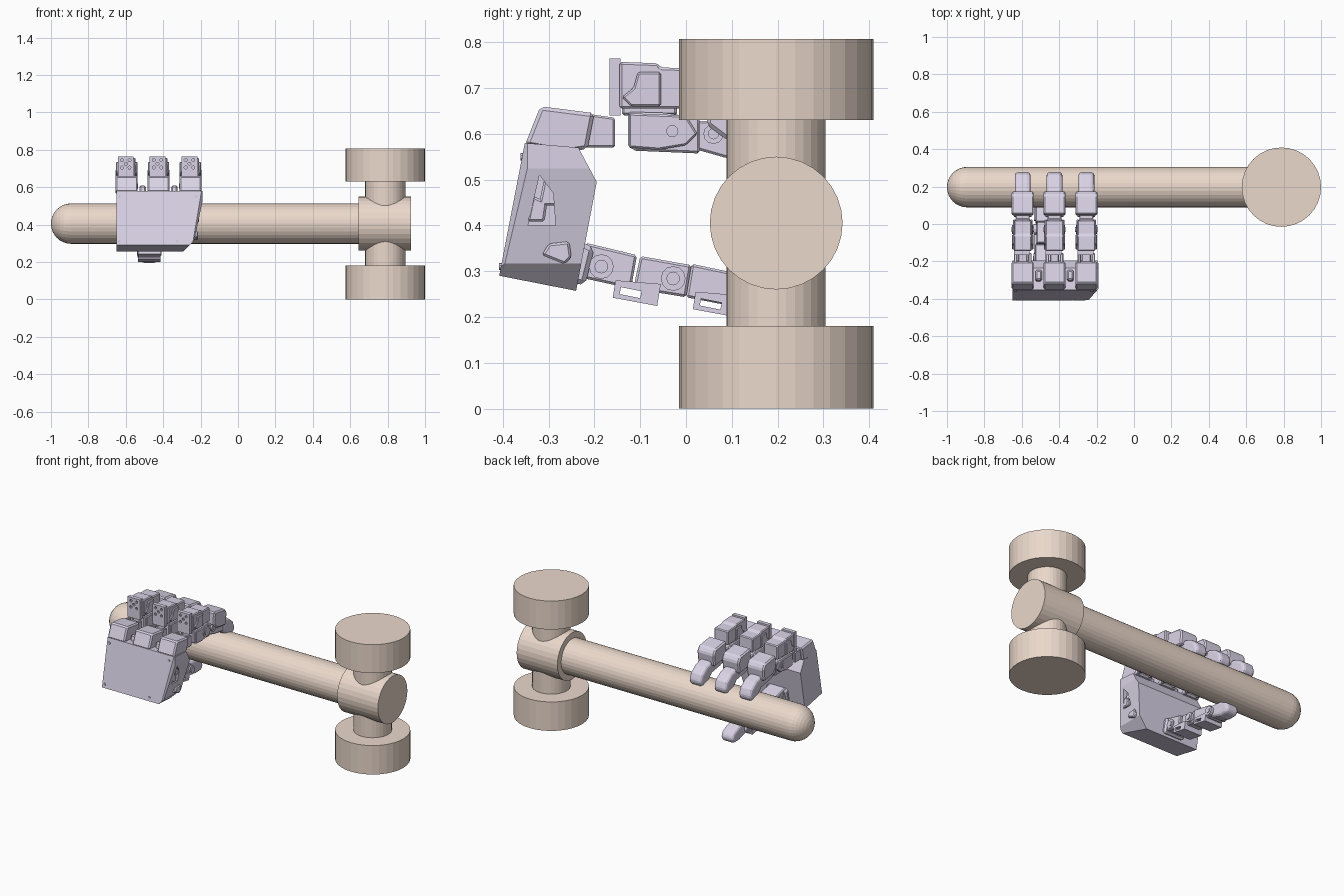
import bpy, bmesh, math
from mathutils import Vector, Matrix

if "Cube" in bpy.data.objects:
    bpy.data.objects.remove(bpy.data.objects["Cube"])


def material(name, rgb):
    m = bpy.data.materials.new(name)
    m.diffuse_color = (*rgb, 1)
    m.use_nodes = True
    m.node_tree.nodes["Principled BSDF"].inputs["Base Color"].default_value = m.diffuse_color
    return m


TAN = material("tan", (0.83, 0.69, 0.60))
LILAC = material("lilac", (0.70, 0.65, 0.79))


def finish(name, bm, mat, bevel=0, segments=1):
    bmesh.ops.recalc_face_normals(bm, faces=bm.faces)
    me = bpy.data.meshes.new(name)
    bm.to_mesh(me)
    bm.free()
    me.materials.append(mat)
    ob = bpy.data.objects.new(name, me)
    bpy.context.collection.objects.link(ob)
    if bevel:
        b = ob.modifiers.new("bevel", 'BEVEL')
        b.width, b.segments = bevel, segments
    return ob


def prism_bm(profile, x0, x1, bm=None):
    """Extrude a (y, z) profile from x0 to x1."""
    bm = bm or bmesh.new()
    a = [bm.verts.new((x0, y, z)) for y, z in profile]
    b = [bm.verts.new((x1, y, z)) for y, z in profile]
    bm.faces.new(a)
    bm.faces.new(b[::-1])
    n = len(profile)
    for i in range(n):
        bm.faces.new((a[i], b[i], b[(i + 1) % n], a[(i + 1) % n]))
    return bm


def prism(name, profile, cx, width, bevel=0.005, segments=1):
    return finish(name, prism_bm(profile, cx - width / 2, cx + width / 2), LILAC, bevel, segments)


def rect(y0, y1, z0, z1):
    return [(y0, z0), (y1, z0), (y1, z1), (y0, z1)]


def add_cyl(bm, p, q, r, sides=32):
    p, q = Vector(p), Vector(q)
    rot = (q - p).to_track_quat('Z', 'Y').to_matrix().to_4x4()
    bmesh.ops.create_cone(bm, cap_ends=True, segments=sides, radius1=r, radius2=r,
                          depth=(q - p).length, matrix=Matrix.Translation((p + q) / 2) @ rot)


def cyl(name, p, q, r, mat=LILAC, sides=32, bevel=0):
    bm = bmesh.new()
    add_cyl(bm, p, q, r, sides)
    return finish(name, bm, mat, bevel)


def cut(ob, cutter):
    cutter.hide_render = True
    cutter.hide_viewport = False
    cutter.display_type = 'WIRE'
    m = ob.modifiers.new("cut", 'BOOLEAN')
    m.object, m.operation, m.solver = cutter, 'DIFFERENCE', 'EXACT'


def pin(name, cx, width, y, z, r=0.024):
    # pivot with a raised hub on both sides
    bm = bmesh.new()
    for s, rr in ((0.5, r), (0.535, r * 0.55)):
        add_cyl(bm, (cx - width * s, y, z), (cx + width * s, y, z), rr, 12)
    return finish(name, bm, LILAC)


# Hammer: handle with a domed end, collar, neck and two heads
Y, Z, HX = 0.197, 0.405, 0.788
bm = bmesh.new()
rings = [(-0.892 - 0.108 * math.cos(t), 0.108 * math.sin(t))
         for t in [i * math.pi / 16 for i in range(1, 9)]] + [(0.70, 0.108)]
loops = [[bm.verts.new((x, Y + r * math.cos(k * math.tau / 32), Z + r * math.sin(k * math.tau / 32)))
          for k in range(32)] for x, r in rings]
tip = bm.verts.new((-1, Y, Z))
for k in range(32):
    j = (k + 1) % 32
    bm.faces.new((tip, loops[0][k], loops[0][j]))
    for a, b in zip(loops, loops[1:]):
        bm.faces.new((a[k], b[k], b[j], a[j]))
bm.faces.new(loops[-1])
finish("hammer_handle", bm, TAN)
cyl("hammer_collar", (0.645, Y, Z), (0.925, Y, Z), 0.145, TAN)
cyl("hammer_neck", (HX, Y, 0.15), (HX, Y, 0.66), 0.108, TAN)
cyl("hammer_head_lower", (HX, Y, 0), (HX, Y, 0.18), 0.212, TAN)
cyl("hammer_head_upper", (HX, Y, 0.63), (HX, Y, 0.807), 0.212, TAN)

# Palm: tilted block trimmed at the lower right
bm = prism_bm([(-0.408, 0.29), (-0.24, 0.257), (-0.195, 0.495), (-0.235, 0.57), (-0.352, 0.58)],
              -0.65, -0.19)
for co, no in (((-0.195, 0, 0.50), (0.96, 0, -0.20)), ((-0.24, 0, 0.31), (0.7, 0, -0.7)),
               ((-0.215, -0.375, 0.45), (0.75, -0.66, 0.0))):
    bmesh.ops.bisect_plane(bm, geom=bm.verts[:] + bm.edges[:] + bm.faces[:], plane_co=co,
                           plane_no=no, clear_outer=True)
    bmesh.ops.holes_fill(bm, edges=[e for e in bm.edges if e.is_boundary])
palm = finish("palm", bm, LILAC)
# recess on the thumb side of the palm
pocket = prism("palm_pocket_cutter", [(-0.345, 0.40), (-0.285, 0.40), (-0.29, 0.47), (-0.32, 0.51)],
               -0.19, 0.08, 0)
cut(palm, pocket)
for y, z in ((-0.325, 0.42), (-0.30, 0.455)):
    prism("palm_side_lug", [(y - 0.022, z - 0.012), (y + 0.016, z - 0.012), (y + 0.022, z + 0.03),
                            (y - 0.01, z + 0.045)], -0.232, 0.045)
prism("palm_lower_lug", [(-0.315, 0.335), (-0.265, 0.315), (-0.25, 0.33), (-0.255, 0.365),
                         (-0.30, 0.36)], -0.245, 0.06)
for x, z in ((-0.635, 0.31), (-0.325, 0.31), (-0.225, 0.55), (-0.635, 0.55)):
    y = -0.408 + (z - 0.29) * 0.193
    cyl("palm_screw", (x, y - 0.004, z), (x, y + 0.02, z), 0.008, sides=10)
# tendon guides between the knuckles
for x in (-0.51, -0.34):
    prism("tendon_guide", [(-0.31, 0.56), (-0.245, 0.555), (-0.245, 0.60), (-0.30, 0.61)], x, 0.035, 0.008)

# Fingers: three identical ones
for i, x in enumerate((-0.595, -0.425, -0.255)):
    n = f"finger_{i + 1}_"
    # knuckle fork on the palm
    prism(n + "knuckle_base", [(-0.352, 0.575), (-0.26, 0.56), (-0.215, 0.567), (-0.20, 0.645),
                               (-0.318, 0.66)], x, 0.118, 0.008)
    for s in (-1, 1):
        prism(n + "knuckle_cheek", [(-0.27, 0.57), (-0.155, 0.57), (-0.155, 0.635), (-0.26, 0.65)],
              x + s * 0.038, 0.018, 0.004)
    prism(n + "knuckle_core", rect(-0.24, -0.16, 0.58, 0.628), x, 0.05)
    pin(n + "knuckle_pivot", x, 0.10, -0.232, 0.608)
    # upright plate with drilled holes
    plate = prism(n + "plate", rect(-0.167, -0.143, 0.64, 0.765), x - 0.005, 0.085, 0)
    bm = bmesh.new()
    for dx, z in ((-0.02, 0.745), (0.02, 0.745), (0, 0.725), (-0.02, 0.705), (0.02, 0.705)):
        add_cyl(bm, (x - 0.005 + dx, -0.2, z), (x - 0.005 + dx, -0.152, z), 0.008, 10)
    cut(plate, finish(n + "hole_cutter", bm, LILAC))
    # upper housing
    prism(n + "housing", [(-0.145, 0.655), (0.02, 0.655), (0.02, 0.742), (-0.055, 0.745),
                          (-0.062, 0.754), (-0.145, 0.757)], x, 0.095)
    prism(n + "housing_side", [(-0.14, 0.68), (-0.12, 0.66), (-0.055, 0.66), (-0.055, 0.735),
                               (-0.105, 0.735), (-0.115, 0.70)], x, 0.114, 0.004)
    # lower link and joint
    prism(n + "link", [(-0.127, 0.572), (-0.11, 0.563), (0.03, 0.557), (0.03, 0.635), (-0.05, 0.646),
                       (-0.127, 0.648)], x, 0.08)
    for s in (-1, 1):
        prism(n + "link_cheek", [(-0.125, 0.57), (-0.06, 0.565), (0.0, 0.575), (0.025, 0.60),
                                 (0.0, 0.64), (-0.125, 0.645)], x + s * 0.046, 0.014, 0.004)
    pin(n + "link_pivot", x, 0.112, -0.03, 0.606)
    prism(n + "link_spacer", rect(-0.14, -0.02, 0.64, 0.665), x, 0.06)
    # middle joint, outer housing and rounded tip
    prism(n + "middle_link", [(0.025, 0.565), (0.085, 0.548), (0.17, 0.535), (0.18, 0.60),
                              (0.12, 0.63), (0.025, 0.628)], x, 0.075)
    pin(n + "middle_pivot", x, 0.095, 0.06, 0.60, 0.022)
    prism(n + "outer_housing", [(0.045, 0.62), (0.085, 0.59), (0.165, 0.58), (0.175, 0.655),
                                (0.155, 0.685), (0.05, 0.70)], x, 0.118, 0.008)
    prism(n + "tip", [(0.155, 0.535), (0.20, 0.50), (0.265, 0.485), (0.282, 0.52), (0.265, 0.56),
                      (0.22, 0.595), (0.16, 0.615)], x, 0.085, 0.022, 3)

# Thumb under the handle
TX = -0.475
prism("thumb_root", [(-0.30, 0.28), (-0.22, 0.27), (-0.20, 0.35), (-0.26, 0.38)], TX, 0.14, 0.01)
prism("thumb_base", [(-0.235, 0.287), (-0.12, 0.262), (-0.107, 0.335), (-0.22, 0.362)], TX, 0.11)
prism("thumb_middle", [(-0.115, 0.262), (0.0, 0.243), (0.012, 0.313), (-0.10, 0.333)], TX, 0.09)
prism("thumb_outer", [(0.0, 0.243), (0.13, 0.218), (0.145, 0.288), (0.012, 0.316)], TX, 0.105)
for y, z in ((-0.185, 0.31), (-0.028, 0.284), (0.14, 0.25)):
    pin("thumb_pivot", TX, 0.122, y, z, 0.027)
# slotted brackets on the underside
for y, z in ((-0.11, 0.25), (0.065, 0.225)):
    br = prism("thumb_bracket", [(y - 0.05, z - 0.008), (y + 0.047, z - 0.026), (y + 0.055, z + 0.022),
                                 (y - 0.044, z + 0.03)], TX, 0.12, 0)
    cut(br, prism("slot_cutter", [(y - 0.035, z), (y + 0.01, z - 0.009), (y + 0.013, z + 0.006),
                                  (y - 0.032, z + 0.015)], TX, 0.3, 0))
prism("thumb_tip", [(0.13, 0.22), (0.21, 0.195), (0.265, 0.195), (0.285, 0.225), (0.265, 0.26),
                    (0.21, 0.285), (0.135, 0.292)], TX, 0.085, 0.022, 3)
